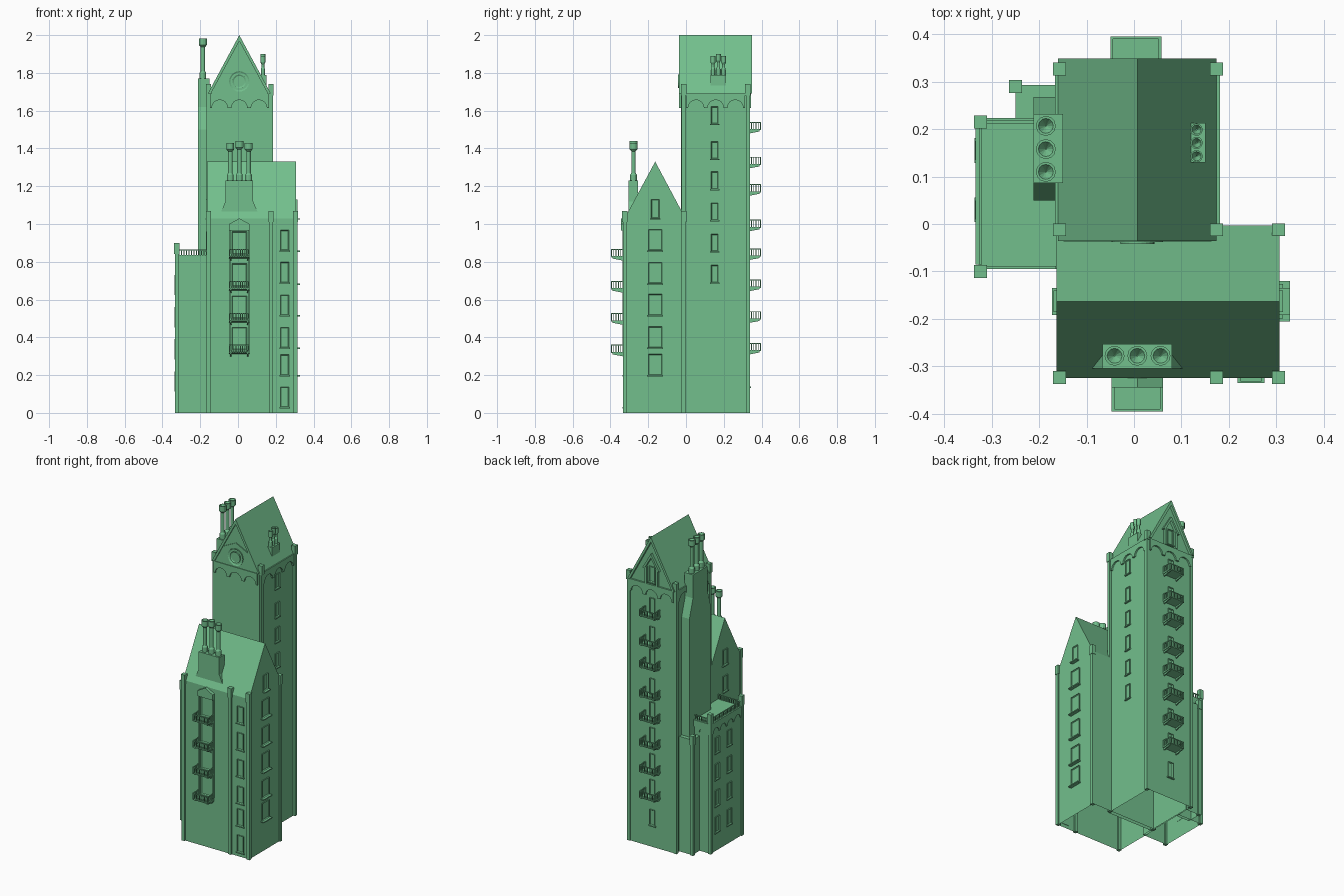
import bpy, bmesh, math
from mathutils import Matrix, Vector

cube = bpy.data.objects.get("Cube")
if cube:
    bpy.data.objects.remove(cube, do_unlink=True)

stone = bpy.data.materials.new("stone_green")
stone.use_nodes = True
COLOUR = (0.17, 0.52, 0.265, 1)
stone.diffuse_color = COLOUR
stone.node_tree.nodes["Principled BSDF"].inputs["Base Color"].default_value = COLOUR

# Each wall side: turn about z, and sign of the world coordinate along the wall
SIDES = {"front": (0, 1), "right": (90, 1), "back": (180, -1), "left": (-90, -1)}
PLANE_X = Matrix(((0, 0, 1), (1, 0, 0), (0, 1, 0))).to_4x4()   # profile (y, z), extruded along x
PLANE_Y = Matrix(((1, 0, 0), (0, 0, -1), (0, 1, 0))).to_4x4()  # profile (x, z), extruded along -y


def on_wall(side, along, plane, z):
    """Frame on a wall: local x runs along it, local -y points outwards."""
    turn, sign = SIDES[side]
    return Matrix.Rotation(math.radians(turn), 4, "Z") @ Matrix.Translation((along * sign, -plane, z))


def finish(name, bm):
    bmesh.ops.recalc_face_normals(bm, faces=bm.faces)
    mesh = bpy.data.meshes.new(name)
    bm.to_mesh(mesh)
    bm.free()
    mesh.materials.append(stone)
    obj = bpy.data.objects.new(name, mesh)
    bpy.context.collection.objects.link(obj)
    return obj


def box(bm, low, high, frame=Matrix()):
    low, high = Vector(low), Vector(high)
    m = frame @ Matrix.Translation((low + high) / 2) @ Matrix.Diagonal((*(high - low), 1))
    return bmesh.ops.create_cube(bm, size=1, matrix=m)["verts"]


def extrude(bm, points, start, end, frame):
    """Extrude a flat outline between two depths."""
    a, b = ([bm.verts.new(frame @ Vector((u, v, d))) for u, v in points] for d in (start, end))
    bm.faces.new(a)
    bm.faces.new(b)
    for i in range(len(a)):
        j = (i + 1) % len(a)
        bm.faces.new((a[i], a[j], b[j], b[i]))


def open_bottom(bm):
    bmesh.ops.delete(bm, geom=[f for f in bm.faces if f.calc_center_median().z < 0.001], context="FACES")


def window(bm, frame, width, height, sill=0.012):
    """Raised surround with a sunken pane and a sill."""
    w = width / 2
    verts = box(bm, (-w, -0.007, 0), (w, 0.002, height), frame)
    out = (frame.to_3x3() @ Vector((0, -1, 0))).normalized()
    faces = {f for v in verts for f in v.link_faces}
    bm.normal_update()
    pane = max(faces, key=lambda f: f.calc_center_median().dot(out))
    bmesh.ops.inset_region(bm, faces=[pane], thickness=0.006)
    bmesh.ops.translate(bm, verts=pane.verts, vec=-out * 0.006)
    box(bm, (-w - 0.006, -sill, -0.007), (w + 0.006, 0.002, 0), frame)


def railing(bm, frame, length, height, count):
    """Row of balusters with a top rail, along local x."""
    h = length / 2
    box(bm, (-h, -0.003, height - 0.005), (h, 0.003, height), frame)
    for i in range(count):
        u = -h + 0.002 + (length - 0.004) * i / (count - 1)
        box(bm, (u - 0.002, -0.002, 0), (u + 0.002, 0.002, height), frame)


def balcony(bm, frame, width=0.108, depth=0.063):
    """Wedge-shaped slab with brackets and a three-sided railing."""
    w = width / 2
    slab = [(0, 0), (-depth, 0), (-depth, -0.006), (0, -0.012)]
    extrude(bm, slab, -w, w, frame @ PLANE_X)
    for s in (-1, 1):
        extrude(bm, [(0, -0.01), (-depth + 0.006, -0.006), (-depth + 0.006, -0.013), (0, -0.024)],
                s * 0.045 - 0.004, s * 0.045 + 0.004, frame @ PLANE_X)
        side = frame @ Matrix.Translation((s * (w - 0.003), -depth / 2, 0)) @ Matrix.Rotation(math.pi / 2, 4, "Z")
        railing(bm, side, depth, 0.038, 6)
    railing(bm, frame @ Matrix.Translation((0, -depth + 0.003, 0)), width, 0.038, 10)


def frieze(bm, frame, width, arches, radius, height=0.075, thick=0.01):
    """Band whose lower edge is a row of round arches."""
    pts = [(-width / 2, height), (width / 2, height)]
    pitch = width / arches
    for i in reversed(range(arches)):
        c = -width / 2 + pitch * (i + 0.5)
        pts.append((c + pitch / 2, 0))
        pts += [(c + radius * math.cos(k * math.pi / 8), radius * math.sin(k * math.pi / 8)) for k in range(9)]
    pts.append((-width / 2, 0))
    extrude(bm, pts, -0.002, thick, frame @ PLANE_Y)


def pot(bm, x, y, z, height, r):
    """Turned chimney pot with a wide base, a slim stem and a hollow cap."""
    profile = [(r * 0.85, 0), (r * 0.85, 0.03), (r * 0.55, 0.04), (r * 0.55, height - 0.045),
               (r, height - 0.035), (r, height), (r * 0.75, height), (0.001, height - 0.02)]
    rings = [[bm.verts.new((x + p * math.cos(a * math.pi / 6), y + p * math.sin(a * math.pi / 6), z + h))
              for a in range(12)] for p, h in profile]
    for lo, hi in zip(rings, rings[1:]):
        for i in range(12):
            j = (i + 1) % 12
            bm.faces.new((lo[i], lo[j], hi[j], hi[i]))


def posts(name, places, base, top, half=0.0105):
    bm = bmesh.new()
    for x, y in places:
        box(bm, (x - half, y - half, base), (x + half, y + half, top - 0.05))
        box(bm, (x - 0.0135, y - 0.0135, top - 0.06), (x + 0.0135, y + 0.0135, top))
    finish(name, bm)


MID = 0.007  # centre line of the tower and the front bay

# Front block with its gabled roof
bm = bmesh.new()
extrude(bm, [(-0.325, 0), (-0.003, 0), (-0.003, 1.03), (-0.163, 1.33), (-0.325, 1.03)], -0.163, 0.307, PLANE_X)
open_bottom(bm)
finish("front_block", bm)
posts("front_block_posts", [(-0.157, -0.324), (0.174, -0.324), (0.305, -0.324), (0.305, -0.012)], 0, 1.07)

# Tall tower body, gable ends and overhanging roof
bm = bmesh.new()
extrude(bm, [(-0.157, 0), (0.171, 0), (0.171, 1.69), (MID, 1.975), (-0.157, 1.69)], -0.333, 0.027, PLANE_Y)
open_bottom(bm)
finish("tower", bm)
bm = bmesh.new()
extrude(bm, [(-0.16, 1.69), (MID, 2.0), (0.174, 1.69), (0.158, 1.69), (MID, 1.968), (-0.144, 1.69)],
        -0.349, 0.036, PLANE_Y)
finish("tower_roof", bm)
posts("tower_posts", [(x, y) for x in (-0.157, 0.174) for y in (-0.012, 0.327)], 0, 1.74)
bm = bmesh.new()
for side, along, plane in (("front", MID, 0.027), ("back", MID, 0.333), ("right", 0.157, 0.171), ("left", 0.157, 0.157)):
    frieze(bm, on_wall(side, along, plane, 1.615), 0.312, 3, 0.042)
finish("tower_frieze", bm)

# Front gable panel with the round dial
bm = bmesh.new()
extrude(bm, [(-0.14, 1.69), (0.154, 1.69), (0.097, 1.80), (MID, 1.845), (-0.083, 1.80)], 0.02, 0.033, PLANE_Y)
finish("gable_panel", bm)
bm = bmesh.new()
dial = Matrix.Translation((MID, -0.033, 1.755)) @ Matrix.Rotation(math.pi / 2, 4, "X")
for r, depth in ((0.054, 0.010), (0.036, 0.018)):
    bmesh.ops.create_cone(bm, cap_ends=True, segments=24, radius1=r, radius2=r, depth=depth, matrix=dial)
for f in [f for f in bm.faces if len(f.verts) > 4 and f.calc_center_median().y < -0.033]:
    bmesh.ops.inset_region(bm, faces=[f], thickness=0.007, depth=-0.004)
finish("dial", bm)

# Back gable niche with a pointed hood
bm = bmesh.new()
niche = on_wall("back", MID, 0.333, 1.69)
for s in (-1, 1):
    box(bm, (s * 0.04 - 0.007, -0.014, 0), (s * 0.04 + 0.007, 0.002, 0.11), niche)
extrude(bm, [(-0.06, 0.1), (0, 0.2), (0.06, 0.1), (0.044, 0.1), (0, 0.175), (-0.044, 0.1)], 0, 0.016, niche @ PLANE_Y)
window(bm, niche @ Matrix.Translation((0, 0, 0.015)), 0.04, 0.1)
finish("back_gable_niche", bm)

# Low side wing with a terrace, and the small corner block
bm = bmesh.new()
box(bm, (-0.328, -0.095, 0), (-0.15, 0.218, 0.835))
open_bottom(bm)
finish("side_wing", bm)
posts("side_wing_posts", [(-0.324, -0.1), (-0.324, 0.215)], 0, 0.9)
bm = bmesh.new()
frieze(bm, on_wall("left", 0.06, 0.328, 0.765), 0.29, 4, 0.03, 0.07, 0.006)
frieze(bm, on_wall("back", -0.243, 0.218, 0.765), 0.15, 2, 0.03, 0.07, 0.006)
finish("side_wing_frieze", bm)
bm = bmesh.new()
railing(bm, on_wall("front", -0.24, 0.092, 0.83), 0.15, 0.036, 12)
railing(bm, on_wall("back", -0.24, 0.215, 0.83), 0.15, 0.036, 12)
railing(bm, on_wall("left", 0.06, 0.324, 0.83), 0.29, 0.036, 22)
finish("terrace_railing", bm)
bm = bmesh.new()
box(bm, (-0.25, 0.2, 0), (-0.15, 0.293, 0.74))
open_bottom(bm)
finish("corner_block", bm)
posts("corner_block_post", [(-0.25, 0.29)], 0, 0.77)

# Chimneys
bm = bmesh.new()
extrude(bm, [(0.05, 0.7), (0.268, 0.7), (0.268, 1.5), (0.232, 1.62), (0.232, 1.77), (0.086, 1.77), (0.086, 1.62),
             (0.05, 1.5)], -0.212, -0.15, PLANE_X)
for y in (0.11, 0.158, 0.207):
    pot(bm, -0.186, y, 1.77, 0.212, 0.021)
finish("tower_side_chimney", bm)
bm = bmesh.new()
extrude(bm, [(-0.1, 1.04), (0.114, 1.04), (0.08, 1.12), (0.08, 1.23), (-0.066, 1.23), (-0.066, 1.12)],
        0.253, 0.305, PLANE_Y)
for x in (-0.041, MID, 0.056):
    pot(bm, x, -0.278, 1.23, 0.2 + 0.01 * (x == MID), 0.021)
finish("front_chimney", bm)
bm = bmesh.new()
box(bm, (0.113, 0.13, 1.7), (0.151, 0.213, 1.79))
for y in (0.143, 0.171, 0.199):
    pot(bm, 0.132, y, 1.79, 0.1 + 0.01 * (y == 0.171), 0.013)
finish("roof_chimney", bm)

# Front bay: jambs, pointed hood and top window
bm = bmesh.new()
bay = on_wall("front", MID, 0.325, 0)
for s in (-1, 1):
    box(bm, (s * 0.049 - 0.004, -0.012, 0.33), (s * 0.049 + 0.004, 0.002, 0.99), bay)
extrude(bm, [(-0.054, 0.965), (0.054, 0.965), (0.054, 1.0), (0, 1.03), (-0.054, 1.0)], 0, 0.02, bay @ PLANE_Y)
for z in (0.83, 0.66, 0.49, 0.323):
    window(bm, bay @ Matrix.Translation((0, 0, z + 0.01)), 0.08, 0.12)
finish("front_bay", bm)

# Balconies on the front bay and up the back of the tower
back_floors = (1.503, 1.318, 1.173, 0.985, 0.833, 0.668, 0.5, 0.333)
bm = bmesh.new()
for z in (0.83, 0.66, 0.49, 0.323):
    balcony(bm, on_wall("front", MID, 0.332, z), depth=0.064)
finish("front_balconies", bm)
bm = bmesh.new()
for z in back_floors:
    balcony(bm, on_wall("back", 0.004, 0.333, z))
finish("back_balconies", bm)

# Windows, grouped by wall
groups = {
    "tower_back_windows": ("back", 0.004, 0.333, 0.036, 0.1, 0.01, back_floors + (0.14,)),
    "tower_right_windows": ("right", 0.152, 0.171, 0.037, 0.092, 0.01, (1.53, 1.345, 1.185, 1.02, 0.855, 0.69)),
    "block_right_windows": ("right", -0.163, 0.307, 0.073, 0.112, 0.022, (0.86, 0.685, 0.517, 0.345, 0.2)),
    "block_right_gable_window": ("right", -0.163, 0.307, 0.045, 0.1, 0.022, (1.03,)),
    "block_left_windows": ("left", -0.163, 0.163, 0.045, 0.1, 0.01, (1.03, 0.86)),
    "block_front_windows": ("front", 0.247, 0.325, 0.045, 0.108, 0.01, (0.86, 0.69, 0.517, 0.345, 0.2, 0.03)),
    "wing_left_windows_a": ("left", 0.155, 0.328, 0.04, 0.1, 0.008, (0.63, 0.46, 0.29, 0.12)),
    "wing_left_windows_b": ("left", 0.03, 0.328, 0.04, 0.1, 0.008, (0.63, 0.46, 0.29, 0.12)),
}
for name, (side, along, plane, width, height, sill, levels) in groups.items():
    bm = bmesh.new()
    for z in levels:
        window(bm, on_wall(side, along, plane, z), width, height, sill)
    finish(name, bm)
